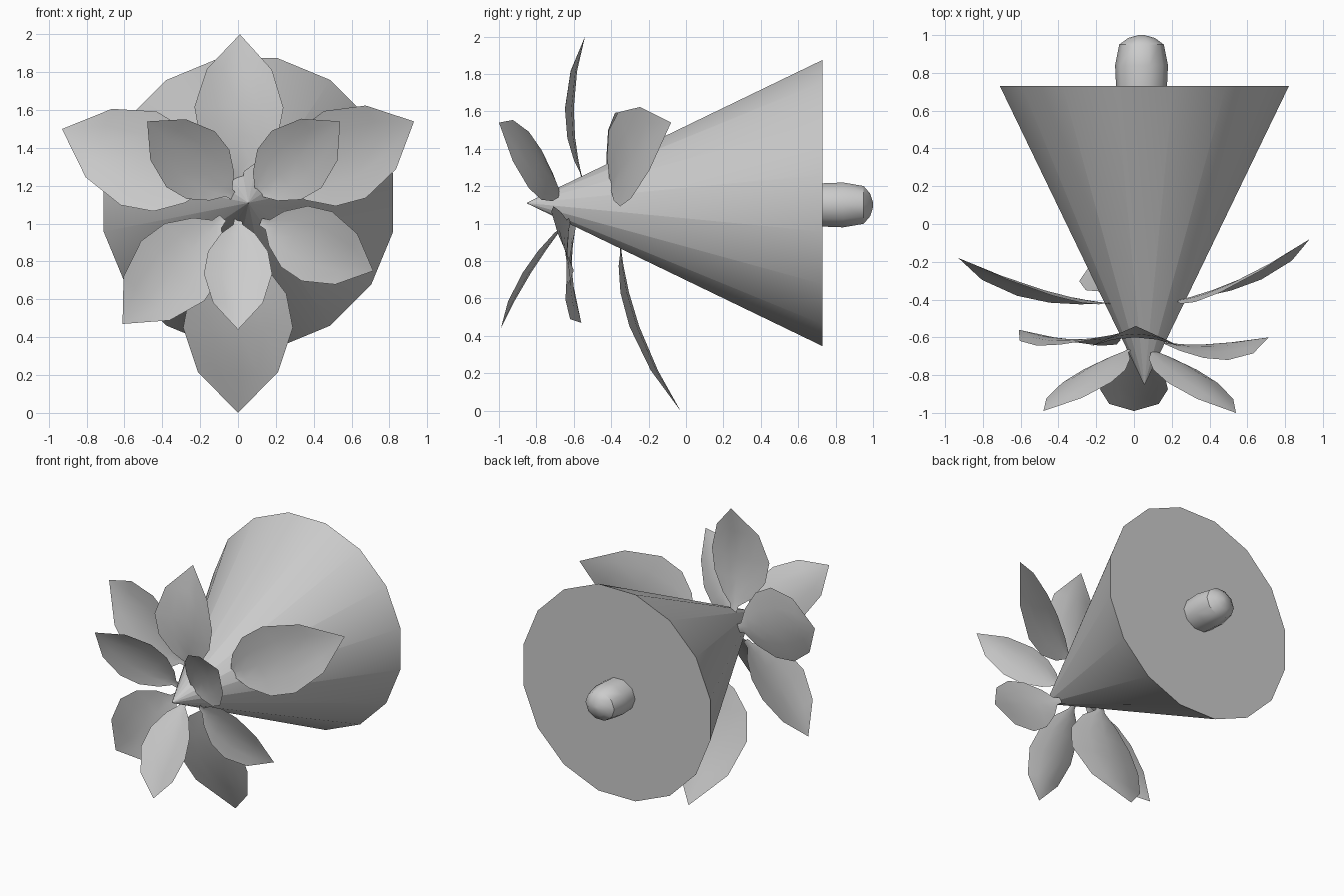
import bpy, math
from mathutils import Vector

if "Cube" in bpy.data.objects:
    bpy.data.objects.remove(bpy.data.objects["Cube"])

grey = bpy.data.materials.new("light_grey")
grey.diffuse_color = (0.6, 0.6, 0.6, 1)
grey.use_nodes = True
grey.node_tree.nodes["Principled BSDF"].inputs["Base Color"].default_value = grey.diffuse_color


def make(name, verts, faces, angle=40):
    me = bpy.data.meshes.new(name)
    me.from_pydata(verts, [], faces)
    me.materials.append(grey)
    ob = bpy.data.objects.new(name, me)
    bpy.context.collection.objects.link(ob)
    bpy.ops.object.select_all(action='DESELECT')
    ob.select_set(True)
    bpy.context.view_layer.objects.active = ob
    bpy.ops.object.shade_smooth_by_angle(angle=math.radians(angle))
    return ob


def lathe(name, cx, cz, profile, sides, sx=1.0, sz=1.0):
    """Turn (y, radius) points, front to back, around the y axis and cap both ends."""
    verts, faces = [], []
    for y, r in profile:
        for i in range(sides):
            a = 2 * math.pi * (i + 0.5) / sides
            verts.append((cx + sx * r * math.sin(a), y, cz + sz * r * math.cos(a)))
    for k in range(len(profile) - 1):
        for i in range(sides):
            j = (i + 1) % sides
            faces.append((k * sides + i, k * sides + j,
                          (k + 1) * sides + j, (k + 1) * sides + i))
    faces.append(tuple(reversed(range(sides))))
    last = (len(profile) - 1) * sides
    faces.append(tuple(range(last, last + sides)))
    return make(name, verts, faces)


# Petal outline: position along the length, relative half width
OUTLINE = [(0, .1), (.06, .14), (.14, .5), (.3, .88), (.5, 1), (.76, .73), (1, .0)]
ACROSS = [-1, -.5, 0, .5, 1]


def petal(name, base, tip, y_mid, half, cup=0.2, twist=0.0):
    """Cupped leaf shape from base to tip, its middle bowed to y_mid."""
    b, t = Vector(base), Vector(tip)
    d = t - b
    side = d.cross(Vector((0, 1, 0))).normalized()
    bow = y_mid - (b.y + t.y) / 2
    verts, faces = [], []
    for s, w in OUTLINE[:-1]:
        c = b + d * s
        c.y += bow * 4 * s * (1 - s)
        for u in ACROSS:
            p = c + side * (u * w * half)
            p.y -= cup * half * w * u * u + twist * w * u
            verts.append(p)
    n = len(ACROSS)
    rows = len(OUTLINE) - 1
    for r in range(rows - 1):
        for i in range(n - 1):
            q = r * n + i
            faces.append((q, q + 1, q + n + 1, q + n))
    verts.append(t)
    for i in range(n - 1):
        q = (rows - 1) * n + i
        faces.append((q, q + 1, rows * n))
    make(name, verts, faces, 60)


# Cone body with its point to the front
lathe("cone_body", 0.055, 1.11, [(-0.85, 0.002), (0.73, 0.78)], 16)

# Rounded stem at the back
lathe("stem", 0.04, 1.10,
      [(0.6, .13), (0.73, .135), (0.84, .14), (0.95, .118), (0.985, .07), (1.0, .015)],
      10, 1.0, 0.9)

# Three rings of petals: large outer, middle, small inner
PETALS = {
    "outer_petal_bottom": ((0, -.35, .90), (0, -.03, 0), -.25, .29, .18),
    "outer_petal_right": ((.2, -.41, 1.19), (.93, -.08, 1.54), -.29, .255, .15, .035),
    "outer_petal_left": ((-.12, -.42, 1.19), (-.93, -.18, 1.50), -.34, .265, .15),
    "middle_petal_top": ((0, -.55, 1.23), (.01, -.54, 2.0), -.60, .235),
    "middle_petal_left": ((-.08, -.58, 1.03), (-.61, -.56, .47), -.61, .23, .15),
    "middle_petal_right": ((.12, -.62, 1.01), (.715, -.60, .75), -.65, .20, .15, .04),
    "inner_petal_bottom": ((0, -.62, 1.03), (0, -.99, .44), -.83, .18, .25),
    "inner_petal_left": ((-.02, -.66, 1.14), (-.48, -.99, 1.54), -.80, .195),
    "inner_petal_right": ((.08, -.66, 1.14), (.54, -1.0, 1.54), -.80, .20),
}
for name, spec in PETALS.items():
    petal(name, *spec)
